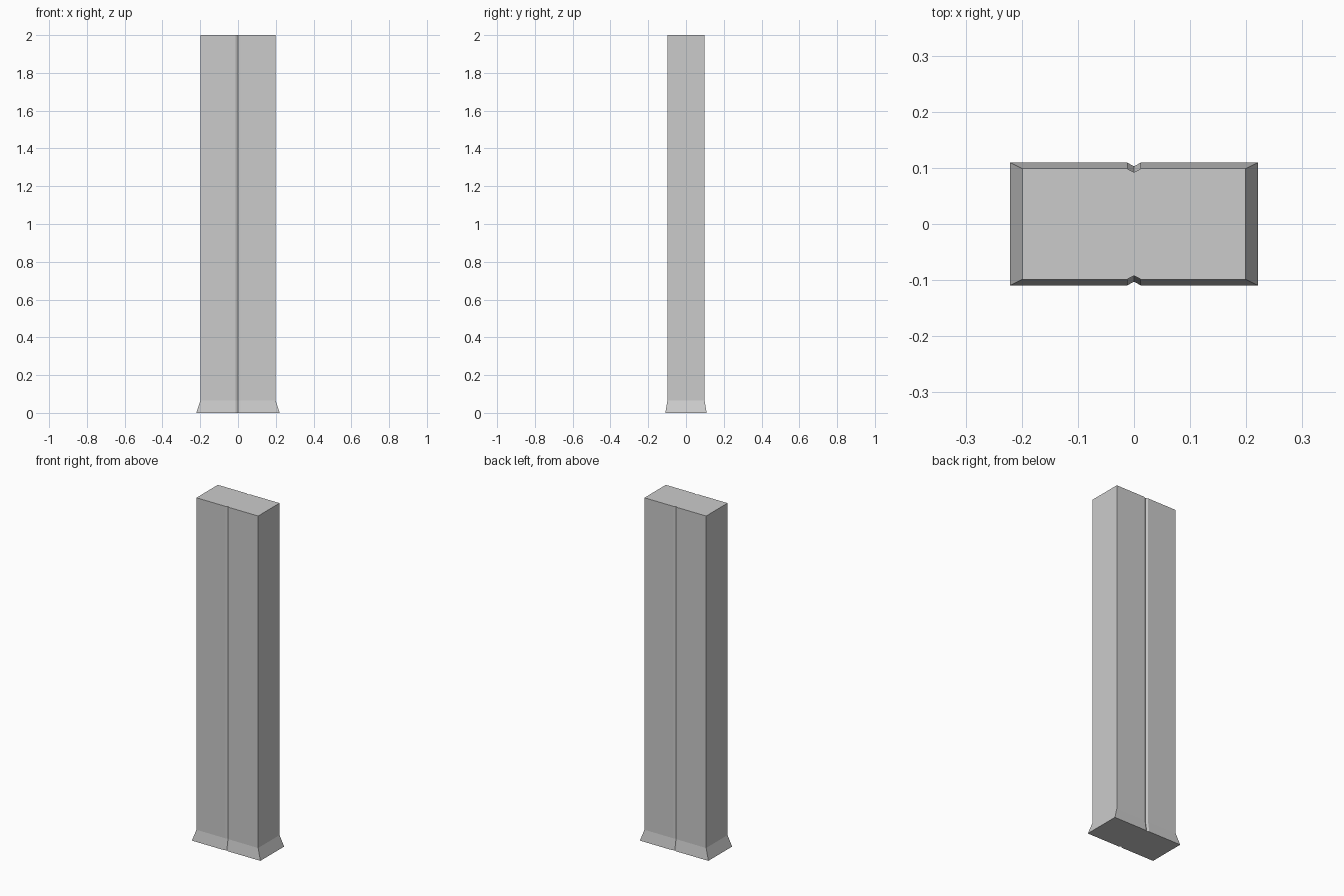
import bpy, bmesh

if "Cube" in bpy.data.objects:
    bpy.data.objects.remove(bpy.data.objects["Cube"])

HX, HY = 0.199, 0.0985      # half width and depth of the shaft
GROOVE_W, GROOVE_D = 0.012, 0.0065
FLARE = 1.11                # foot size relative to the shaft
FLARE_Z, TOP_Z = 0.065, 2.0


def outline(scale):
    """Rectangle with a V groove in the middle of the front and back."""
    x, y = HX * scale, HY * scale
    half = [(-x, -y), (-GROOVE_W, -y), (0, -y + GROOVE_D), (GROOVE_W, -y), (x, -y)]
    return half + [(-px, -py) for px, py in half]


# Pillar: flared foot, straight shaft, grooves running the full height
bm = bmesh.new()
rings = [[bm.verts.new((x, y, z)) for x, y in outline(s)]
         for s, z in ((FLARE, 0), (1, FLARE_Z), (1, TOP_Z))]
for low, high in zip(rings, rings[1:]):
    for i in range(len(low)):
        j = (i + 1) % len(low)
        bm.faces.new((low[i], low[j], high[j], high[i]))
bm.faces.new(rings[0][::-1])
bm.faces.new(rings[-1])
bmesh.ops.recalc_face_normals(bm, faces=bm.faces)

mesh = bpy.data.meshes.new("grooved_pillar")
bm.to_mesh(mesh)
bm.free()
bpy.context.collection.objects.link(bpy.data.objects.new("grooved_pillar", mesh))
